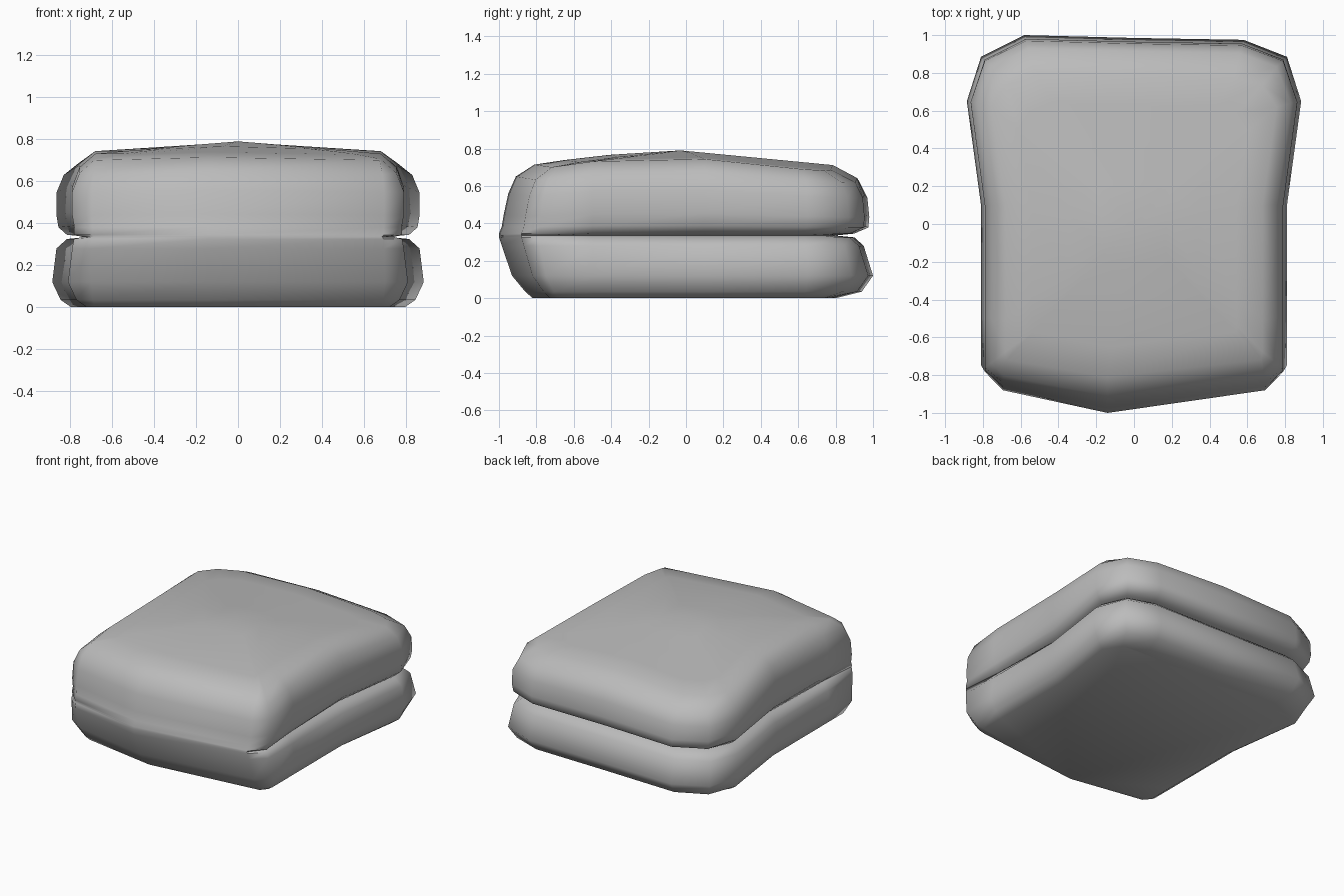
import bpy, bmesh, math

if "Cube" in bpy.data.objects:
    bpy.data.objects.remove(bpy.data.objects["Cube"])

# Plan outline, right half from front to back: x, y, side weight, front/back weight
HALF = [(0.70, -0.88, 0.2, 0.85), (0.81, -0.79, 1, 0.6), (0.81, -0.5, 1, 0),
        (0.81, 0.1, 1, 0), (0.885, 0.65, 1, 0.15), (0.81, 0.885, 1, 0.75), (0.58, 0.975, 0.4, 1)]
outline = [(-0.14, -1.0, 0, 1)] + HALF + [(0, 0.985, 0, 1)]
outline += [(-x, y + (0.025 if y > 0.95 else 0), a, b) for x, y, a, b in reversed(HALF)]

# Height levels: z, side inset, back inset, front inset
LEVELS = [(0.0, 0.09, 0.20, 0.18), (0.035, 0.04, 0.06, 0.14), (0.12, 0.0, 0.0, 0.07),
          (0.28, 0.02, 0.05, 0.015), (0.325, 0.07, 0.10, 0.0), (0.335, 0.17, 0.20, 0.0),
          (0.345, 0.07, 0.10, 0.0), (0.39, 0.03, 0.025, 0.015), (0.46, 0.02, 0.02, 0.025),
          (0.59, 0.02, 0.03, 0.05), (0.69, 0.055, 0.07, 0.09), (0.755, 0.13, 0.20, 0.19)]
CROWN = [(-1.0, 0.71), (-0.82, 0.72), (-0.5, 0.765), (-0.03, 0.79), (0.75, 0.715), (1.0, 0.69)]


def crown(x, y):
    """Height of the slightly domed top."""
    for (y0, z0), (y1, z1) in zip(CROWN, CROWN[1:]):
        if y <= y1:
            break
    t = max(0, min(1, (y - y0) / (y1 - y0)))
    return z0 + t * (z1 - z0) - 0.05 * abs(x)


bm = bmesh.new()
rings = []

# Folded body: stacked rings pinched at the fold gap, except along the front fold
for z, side, back, front in LEVELS:
    ring = []
    for x, y, a, b in outline:
        s = side
        if abs(z - 0.335) < 0.02 and y < -0.4:
            s *= 0.4 if y < -0.7 else 0.75
        px = x - math.copysign(a * s, x)
        py = y + b * front if y < 0 else y - b * back
        pz = z
        if z > 0.35:
            pz = 0.335 + (z - 0.335) * (crown(px, py) - 0.335) / 0.42
        ring.append(bm.verts.new((px, py, pz)))
    rings.append(ring)

# Domed top: shrinking rings towards the middle
edge = [v.co.copy() for v in rings[-1]]
for f in (0.8, 0.5, 0.25):
    rings.append([bm.verts.new((c.x * f, c.y * f, crown(c.x * f, c.y * f))) for c in edge])

n = len(outline)
for lo, hi in zip(rings, rings[1:]):
    for i in range(n):
        j = (i + 1) % n
        bm.faces.new((lo[i], lo[j], hi[j], hi[i]))
middle = bm.verts.new((0, -0.03, 0.79))
for i in range(n):
    bm.faces.new((rings[-1][i], rings[-1][(i + 1) % n], middle))
bm.faces.new(list(reversed(rings[0])))
bmesh.ops.recalc_face_normals(bm, faces=bm.faces)

mesh = bpy.data.meshes.new("folded_towel")
bm.to_mesh(mesh)
bm.free()
towel = bpy.data.objects.new("folded_towel", mesh)
bpy.context.collection.objects.link(towel)

cloth = bpy.data.materials.new("grey cloth")
cloth.diffuse_color = (0.5, 0.5, 0.5, 1)
cloth.use_nodes = True
cloth.node_tree.nodes["Principled BSDF"].inputs["Base Color"].default_value = cloth.diffuse_color
mesh.materials.append(cloth)

bpy.context.view_layer.objects.active = towel
towel.select_set(True)
bpy.ops.object.shade_smooth_by_angle(angle=math.radians(65))
